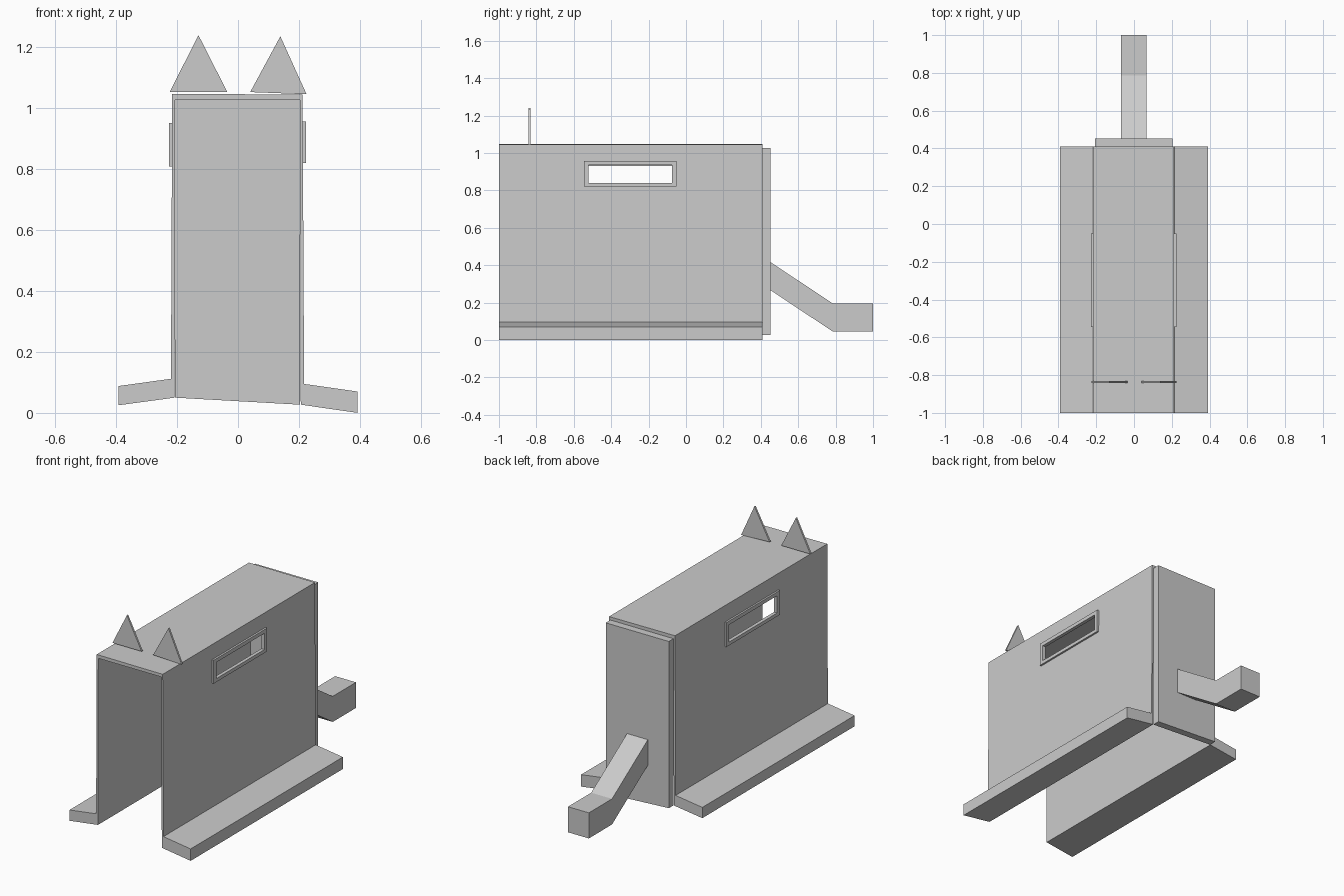
import bpy, bmesh
from mathutils import Vector

if "Cube" in bpy.data.objects:
    bpy.data.objects.remove(bpy.data.objects["Cube"])


def prism(name, outline, axis, start, end):
    """Extrude a closed 2D outline along 'X' (points are y,z) or 'Y' (points are x,z)."""
    def place(p, d):
        return Vector((d, p[0], p[1])) if axis == 'X' else Vector((p[0], d, p[1]))
    bm = bmesh.new()
    face = bm.faces.new([bm.verts.new(place(p, start)) for p in outline])
    ext = bmesh.ops.extrude_face_region(bm, geom=[face])
    moved = [g for g in ext['geom'] if isinstance(g, bmesh.types.BMVert)]
    shift = Vector((end - start, 0, 0)) if axis == 'X' else Vector((0, end - start, 0))
    bmesh.ops.translate(bm, verts=moved, vec=shift)
    bmesh.ops.recalc_face_normals(bm, faces=bm.faces)
    mesh = bpy.data.meshes.new(name)
    bm.to_mesh(mesh)
    bm.free()
    obj = bpy.data.objects.new(name, mesh)
    bpy.context.collection.objects.link(obj)
    return obj


def rect(y0, y1, z0, z1):
    return [(y0, z0), (y1, z0), (y1, z1), (y0, z1)]


def cut(obj, cutter):
    mod = obj.modifiers.new("opening", 'BOOLEAN')
    mod.operation = 'DIFFERENCE'
    mod.solver = 'EXACT'
    mod.object = cutter
    bpy.context.view_layer.objects.active = obj
    bpy.ops.object.modifier_apply(modifier=mod.name)


# Body: inverted channel with thin walls and a foot flange on each side
body = prism("body_shell", [
    (-0.393, 0.025), (-0.393, 0.088), (-0.22, 0.112), (-0.216, 1.047),
    (0.212, 1.045), (0.217, 0.095), (0.393, 0.07), (0.393, 0.0),
    (0.206, 0.027), (0.203, 1.027), (-0.206, 1.027), (-0.208, 0.05)],
    'Y', -1.0, 0.41)

# Window openings with raised frames, one per side wall
for side, x0, x1, dz in (("left", -0.227, -0.214, -0.012), ("right", 0.211, 0.224, 0.0)):
    frame = prism(side + "_window_frame", rect(-0.545, -0.05, 0.82 + dz, 0.957 + dz / 2),
                  'X', x0, x1)
    hole = prism(side + "_window_cutter", rect(-0.52, -0.075, 0.84 + dz, 0.935 + dz / 2),
                 'X', x0 - 0.05, x1 + 0.05)
    hole.hide_render = True
    cut(body, hole)
    cut(frame, hole)
    bpy.data.objects.remove(hole)

# Back panel closing the rear end
prism("back_panel", [(-0.206, 0.05), (0.203, 0.027), (0.203, 1.027), (-0.206, 1.027)],
      'Y', 0.41, 0.453)

# Ears: thin upright triangles near the front
prism("left_ear", [(-0.224, 1.053), (-0.035, 1.053), (-0.13, 1.24)], 'Y', -0.843, -0.832)
prism("right_ear", [(0.04, 1.053), (0.225, 1.046), (0.139, 1.236)], 'Y', -0.843, -0.832)

# Tail: square beam sloping down, then level
prism("tail", [(0.453, 0.415), (0.785, 0.195), (1.0, 0.195),
               (1.0, 0.045), (0.785, 0.045), (0.453, 0.265)], 'X', -0.07, 0.065)
